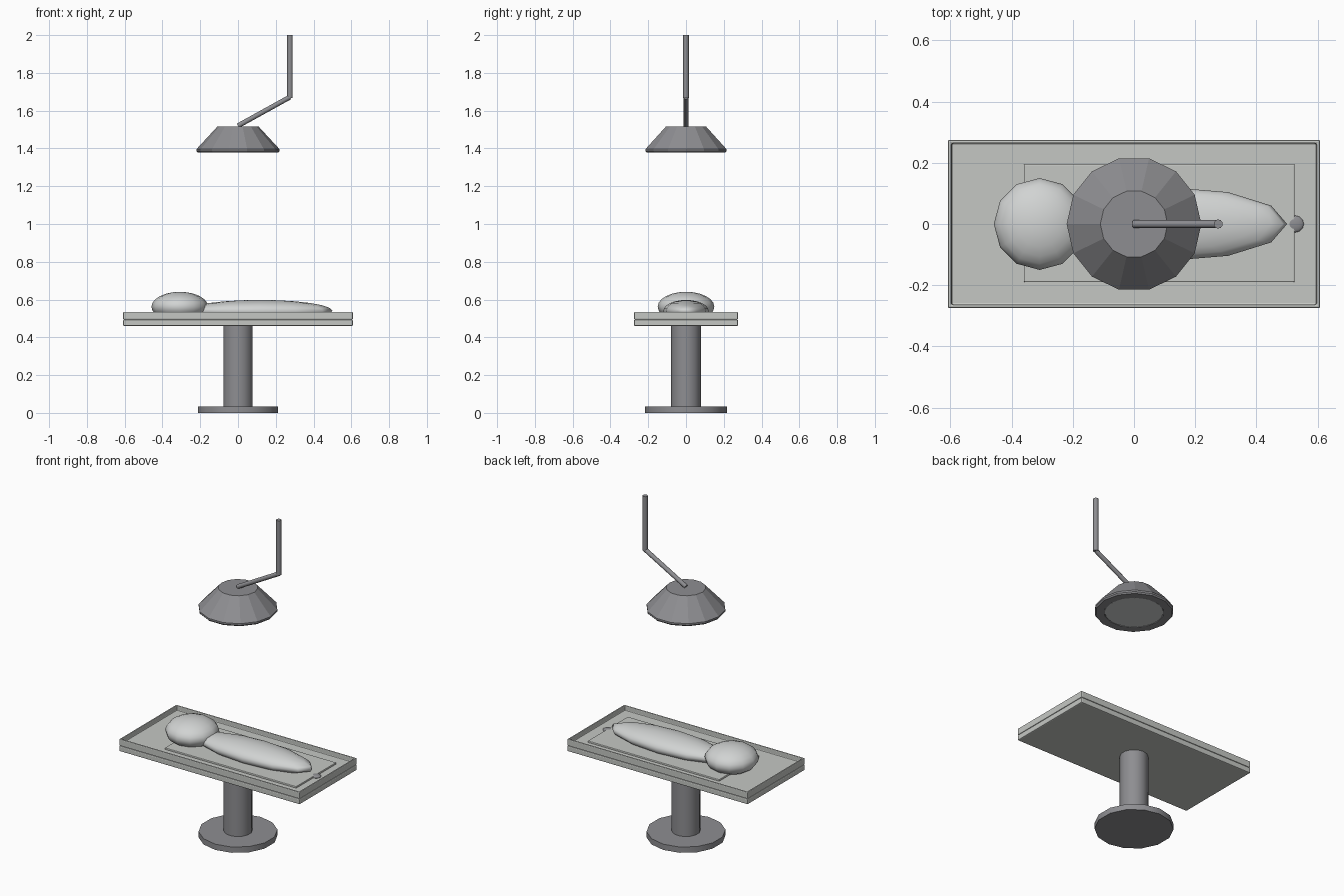
import bpy, bmesh, math
from mathutils import Vector, Matrix

if "Cube" in bpy.data.objects:
    bpy.data.objects.remove(bpy.data.objects["Cube"])


def material(name, rgb):
    m = bpy.data.materials.new(name)
    m.diffuse_color = (*rgb, 1)
    m.use_nodes = True
    m.node_tree.nodes["Principled BSDF"].inputs["Base Color"].default_value = m.diffuse_color
    return m


STEEL = material("dark steel", (0.27, 0.27, 0.285))
TRAY = material("pale metal", (0.56, 0.575, 0.55))
SHEET = material("pale cover", (0.64, 0.655, 0.65))


def finish(name, bm, mat, angle=None, bevel=0):
    mesh = bpy.data.meshes.new(name)
    bmesh.ops.recalc_face_normals(bm, faces=bm.faces)
    bm.to_mesh(mesh)
    bm.free()
    mesh.materials.append(mat)
    ob = bpy.data.objects.new(name, mesh)
    bpy.context.collection.objects.link(ob)
    if bevel:
        mod = ob.modifiers.new("edge", 'BEVEL')
        mod.width, mod.segments = bevel, 2
    if angle:
        bpy.ops.object.select_all(action='DESELECT')
        ob.select_set(True)
        bpy.context.view_layer.objects.active = ob
        bpy.ops.object.shade_smooth_by_angle(angle=math.radians(angle))
    return ob


def rod(name, a, b, r, mat, sides=14):
    a, b = Vector(a), Vector(b)
    d = b - a
    bm = bmesh.new()
    bmesh.ops.create_cone(bm, cap_ends=True, segments=sides, radius1=r, radius2=r, depth=d.length,
                          matrix=Matrix.Translation((a + b) / 2) @ d.to_track_quat('Z', 'Y').to_matrix().to_4x4())
    return finish(name, bm, mat, 40)


def box(name, x, y, z, mat, bevel, wall=0, floor=0):
    # x, y, z are (low, high); wall and floor hollow it into an open tray
    size = (x[1] - x[0], y[1] - y[0], z[1] - z[0])
    mid = (sum(x) / 2, sum(y) / 2, sum(z) / 2)
    bm = bmesh.new()
    bmesh.ops.create_cube(bm, size=1, matrix=Matrix.Translation(mid) @ Matrix.Diagonal((*size, 1)))
    if wall:
        bm.normal_update()
        top = [f for f in bm.faces if f.normal.z > 0.9]
        bmesh.ops.inset_region(bm, faces=top, thickness=wall)
        inner = bmesh.ops.extrude_face_region(bm, geom=top)
        bmesh.ops.delete(bm, geom=top, context='FACES')
        for v in inner["geom"]:
            if isinstance(v, bmesh.types.BMVert):
                v.co.z = floor
    return finish(name, bm, mat, bevel=bevel)


def ellipsoid(name, centre, radii, mat, sides=12, rings=12):
    bm = bmesh.new()
    bmesh.ops.create_uvsphere(bm, u_segments=sides, v_segments=rings, radius=1,
                              matrix=Matrix.Translation(centre) @ Matrix.Diagonal((*radii, 1)))
    return finish(name, bm, mat, 180)


# Pedestal
rod("pedestal_base", (0, 0, 0), (0, 0, 0.035), 0.218, STEEL)
rod("pedestal_column", (0, 0, 0.03), (0, 0, 0.47), 0.079, STEEL)

# Table top: lower slab and open tray, with a narrow seam between
box("table_slab", (-0.608, 0.608), (-0.275, 0.275), (0.46, 0.494), TRAY, 0.006)
box("table_tray", (-0.608, 0.608), (-0.275, 0.275), (0.494, 0.535), TRAY, 0.005, 0.016, 0.506)
box("table_mat", (-0.36, 0.525), (-0.19, 0.195), (0.502, 0.516), TRAY, 0.004)
ellipsoid("tray_drain", (0.525, 0, 0.508), (0.03, 0.028, 0.01), STEEL)

# Covered figure
ellipsoid("figure_head", (-0.308, 0, 0.562), (0.15, 0.15, 0.079), SHEET)
ellipsoid("figure_body", (0.115, 0, 0.54), (0.385, 0.12, 0.058), SHEET)

# Lamp shade: faceted shell with a recessed underside
bm = bmesh.new()
rings = []
for r, z in ((0.11, 1.515), (0.22, 1.396), (0.22, 1.386), (0.213, 1.378), (0.165, 1.378), (0.165, 1.39)):
    rings.append([bm.verts.new((r * math.cos(i * math.tau / 14), r * math.sin(i * math.tau / 14), z))
                  for i in range(14)])
for lo, hi in zip(rings, rings[1:]):
    for i in range(14):
        j = (i + 1) % 14
        bm.faces.new((lo[i], lo[j], hi[j], hi[i]))
bm.faces.new(rings[0])
bm.faces.new(rings[-1])
finish("lamp_shade", bm, STEEL)
rod("lamp_lens", (0, 0, 1.38), (0, 0, 1.395), 0.164, SHEET)

# Lamp arm
rod("lamp_arm", (0, 0, 1.52), (0.275, 0, 1.672), 0.013, STEEL, 10)
rod("lamp_hanger", (0.275, 0, 1.668), (0.275, 0, 2), 0.015, STEEL, 10)
